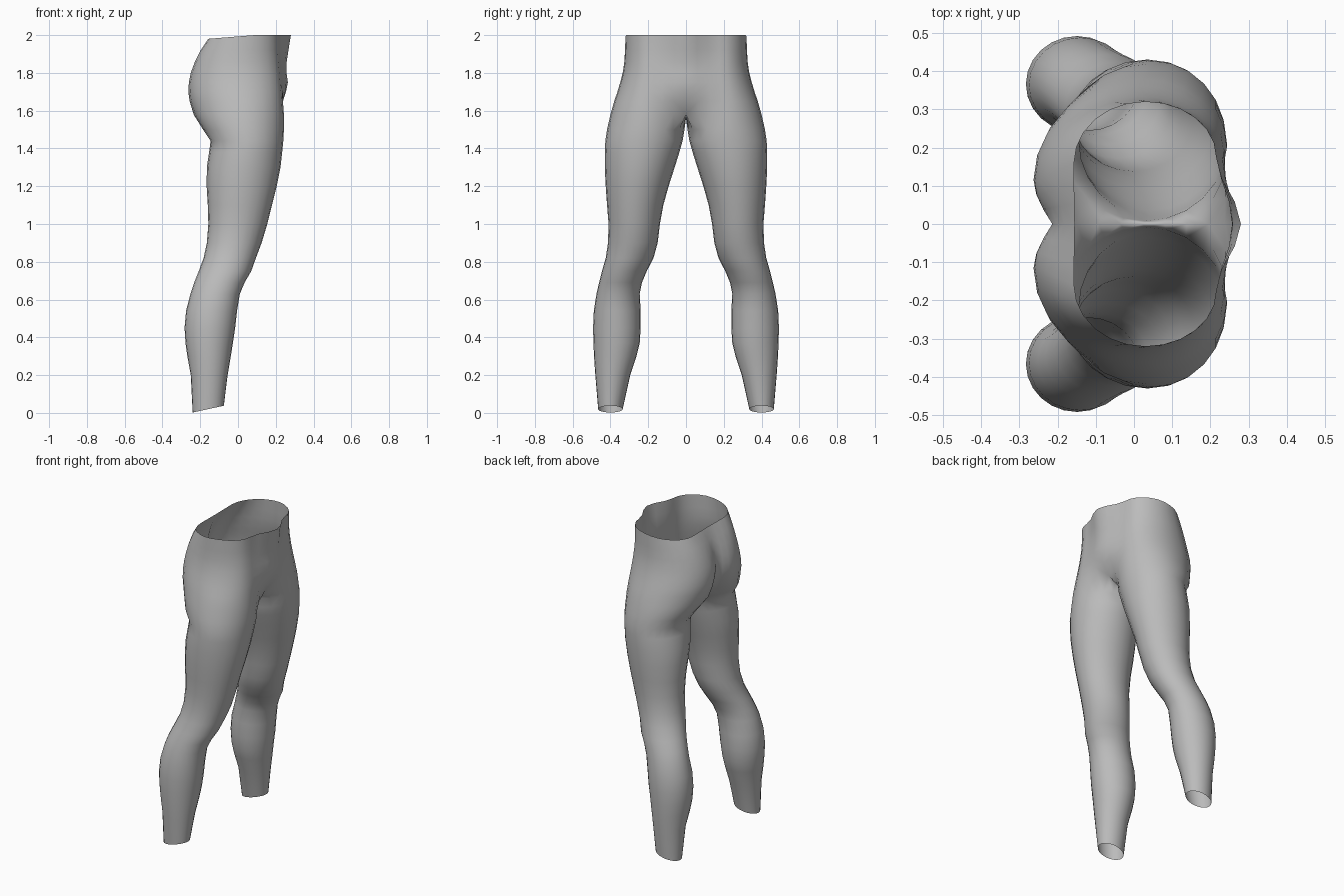
import bpy, bmesh
from math import sin, cos, pi, radians

if "Cube" in bpy.data.objects:
    bpy.data.objects.remove(bpy.data.objects["Cube"])

grey = bpy.data.materials.new("plain_grey")
grey.diffuse_color = (0.5, 0.5, 0.5, 1)
grey.use_nodes = True
grey.node_tree.nodes["Principled BSDF"].inputs["Base Color"].default_value = grey.diffuse_color

# Leg sections: z, x back, x front, y inner, y outer
LEG = [
    (0.02, -.240, -.075, .335, .465), (0.20, -.250, -.055, .295, .480),
    (0.30, -.268, -.038, .262, .487), (0.37, -.278, -.027, .245, .490),
    (0.45, -.283, -.015, .240, .492), (0.54, -.275, -.005, .240, .488),
    (0.63, -.252, .010, .245, .474), (0.69, -.232, .035, .233, .460),
    (0.75, -.208, .070, .208, .445), (0.82, -.182, .095, .172, .425),
    (0.90, -.165, .125, .150, .413), (1.00, -.157, .155, .138, .410),
    (1.10, -.160, .180, .120, .418), (1.20, -.166, .205, .092, .425),
    (1.30, -.165, .225, .060, .430), (1.38, -.153, .234, .035, .430),
    (1.44, -.145, .240, .018, .427), (1.50, -.185, .243, .008, .418),
]

# Hip half sections: z, front centre x, front lobe x, y, side x, y,
# back lobe x, y, back centre x
HIPS = [
    (1.58, .195, .243, .200, .03, .400, -.235, .140, -.150),
    (1.65, .238, .238, .195, .02, .380, -.256, .125, -.190),
    (1.70, .254, .235, .190, .01, .363, -.263, .115, -.207),
    (1.75, .264, .230, .185, .01, .348, -.260, .112, -.214),
    (1.80, .257, .226, .180, .01, .335, -.250, .115, -.214),
    (1.86, .258, .220, .178, .01, .326, -.228, .125, -.203),
    (1.92, .267, .216, .175, .02, .323, -.198, .140, -.182),
    (1.99, .280, .215, .175, .03, .320, -.157, .160, -.155),
]


def leg_ring(z, xb, xf, yi, yo):
    """24 points, starting at the front inner corner, going round the outside."""
    cx, cy, rx, ry = (xb + xf) / 2, (yi + yo) / 2, (xf - xb) / 2, (yo - yi) / 2
    pts = []
    for k in range(24):
        a = radians(-45 + 15 * k)
        # the ankle hem is tilted, lower at the back
        tilt = .018 * cos(a) if z < .1 else 0
        pts.append((cx + rx * cos(a), cy + ry * sin(a), z + tilt))
    return pts


def hip_half(z, cf, xf, yf, xs, ys, xb, yb, cb):
    """19 points from front centre over the side to back centre."""
    pts = []
    for k in range(3):
        t = k / 3
        e = (1 - cos(pi * t)) / 2
        pts.append((cf + (xf - cf) * e, yf * t))
    for k in range(6):
        a = radians(15 * k)
        pts.append((xs + (xf - xs) * cos(a), yf + (ys - yf) * sin(a)))
    for k in range(7):
        a = radians(90 - 15 * k)
        pts.append((xs + (xb - xs) * cos(a), yb + (ys - yb) * sin(a)))
    for k in range(1, 4):
        t = k / 3
        e = sin(pi / 2 * (1 - t))
        pts.append((cb + (xb - cb) * e, yb * (1 - t)))
    # the waist rim dips slightly at the back
    return [(x, y, z + (max(-.012, min(.01, x * .08 + .003)) if z > 1.95 else 0))
            for x, y in pts]


bm = bmesh.new()


def bridge(a, b, closed):
    n = len(a)
    for i in range(n if closed else n - 1):
        j = (i + 1) % n
        bm.faces.new((a[i], a[j], b[j], b[i]))


def add(pts):
    return [bm.verts.new(p) for p in pts]


# Leg tube
rings = [add(leg_ring(*s)) for s in LEG]
for a, b in zip(rings, rings[1:]):
    bridge(a, b, True)

# Crotch seam closes the inner side of the first hip row
halves = [hip_half(*s) for s in HIPS]
front, back = HIPS[0][1], HIPS[0][8]
seam = [(back + (front - back) * k / 6, 0, 1.58 - .02 * sin(pi * k / 6))
        for k in range(1, 6)]
crotch = add(halves[0] + seam)
bridge(rings[-1], crotch, True)

# Hip and waist rows
prev = crotch[:19]
for h in halves[1:]:
    row = add(h)
    bridge(prev, row, False)
    prev = row

me = bpy.data.meshes.new("leggings")
bm.normal_update()
bm.to_mesh(me)
bm.free()
me.materials.append(grey)
leggings = bpy.data.objects.new("leggings", me)
bpy.context.collection.objects.link(leggings)

# Mirror to the other leg, welded along the centre
mirror = leggings.modifiers.new("mirror", 'MIRROR')
mirror.use_axis = (False, True, False)
mirror.use_clip = True
mirror.merge_threshold = 0.0005

bpy.context.view_layer.objects.active = leggings
leggings.select_set(True)
bpy.ops.object.shade_smooth_by_angle(angle=radians(60))
